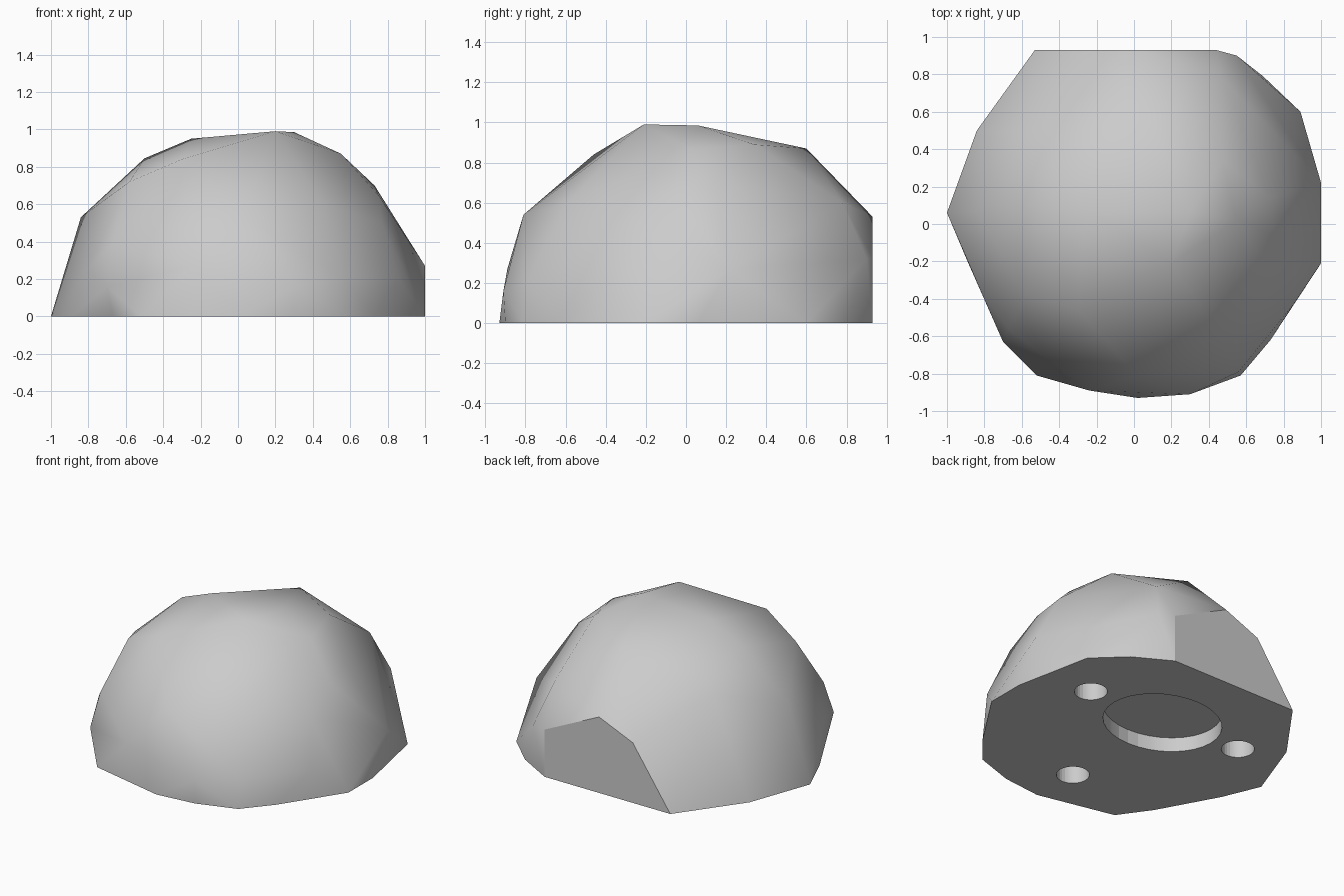
import bpy
import bmesh
from math import radians

# Remove the default cube only
default_cube = bpy.data.objects.get("Cube")
if default_cube:
    bpy.data.objects.remove(default_cube, do_unlink=True)


def make_material(name, colour):
    material = bpy.data.materials.new(name)
    material.use_nodes = True
    material.diffuse_color = colour
    shader = material.node_tree.nodes["Principled BSDF"]
    shader.inputs["Base Color"].default_value = colour
    return material


def add_object(name, bm):
    mesh = bpy.data.meshes.new(name)
    bm.normal_update()
    bm.to_mesh(mesh)
    bm.free()
    obj = bpy.data.objects.new(name, mesh)
    bpy.context.collection.objects.link(obj)
    return obj


def hull_body(name, points):
    """Faceted solid wrapped around a small set of corner points."""
    bm = bmesh.new()
    for point in points:
        bm.verts.new(point)
    result = bmesh.ops.convex_hull(bm, input=bm.verts)
    spare = {g for g in result["geom_interior"] + result["geom_unused"]
             if isinstance(g, bmesh.types.BMVert) and g.is_valid}
    bmesh.ops.delete(bm, geom=list(spare), context="VERTS")
    # Merge the coplanar triangles of the base and of the flat back
    bmesh.ops.dissolve_limit(bm, angle_limit=radians(0.5),
                             verts=bm.verts, edges=bm.edges)
    bmesh.ops.recalc_face_normals(bm, faces=bm.faces)
    return add_object(name, bm)


def add_recess(bm, centre, radii, depth):
    """Oval plug that straddles the ground and cuts upward by depth."""
    added = bmesh.ops.create_cone(bm, cap_ends=True, segments=32,
                                  radius1=1, radius2=1, depth=depth * 2)
    bmesh.ops.scale(bm, verts=added["verts"], vec=(*radii, 1))
    bmesh.ops.translate(bm, verts=added["verts"], vec=(*centre, 0))


# Corner points of the stone, from the ground up
base_ring = [
    (-1, .06), (-.84, .5), (-.53, .93), (.44, .93), (.69, .79), (.89, .6),
    (1, .06), (1, -.21), (.73, -.62), (.57, -.81), (.3, -.9), (.02, -.93),
    (-.52, -.81), (-.67, -.6), (-.89, -.2),
]
lower_corners = [
    (.3, -.91, .16), (-.24, -.89, .27), (-.7, -.63, .16), (-.67, -.56, .39),
    (-.81, -.38, .25), (1, .22, .27), (.86, -.42, .2), (.55, .9, .32),
    (.56, -.79, .2),
]
back_cut = [(.44, .93, .33), (.02, .93, .53), (-.24, .93, .42)]
upper_corners = [
    (.02, -.81, .54), (.45, -.59, .6), (.77, -.3, .5), (.75, -.06, .65),
    (.47, .78, .6), (-.84, .07, .53), (-.56, .5, .68), (-.58, -.38, .72),
    (.73, .14, .7),
]
crown = [
    (-.3, -.46, .84), (-.5, .1, .845), (-.25, .07, .95), (.2, -.21, .99),
    (.3, .06, .985), (.55, .02, .87), (.47, .34, .89), (.06, .6, .87),
]
stone = hull_body("stone_body", [(x, y, 0) for x, y in base_ring]
                  + lower_corners + back_cut + upper_corners + crown)
stone.data.materials.append(make_material("stone grey", (.6, .6, .6, 1)))

# Three round sockets and a plain shallow pocket in the underside
recesses = bmesh.new()
for centre in [(.6, .29), (-.58, .33), (.01, -.59)]:
    add_recess(recesses, centre, radii=(.105, .105), depth=.2)
add_recess(recesses, (0, .28), radii=(.4, .34), depth=.1)
cutter = add_object("recess_cutter", recesses)

carve = stone.modifiers.new("recesses", "BOOLEAN")
carve.operation = "DIFFERENCE"
carve.solver = "EXACT"
carve.object = cutter

# Apply the cut and discard the cutter
bpy.ops.object.select_all(action="DESELECT")
stone.select_set(True)
bpy.context.view_layer.objects.active = stone
bpy.ops.object.modifier_apply(modifier=carve.name)
bpy.data.objects.remove(cutter, do_unlink=True)

# Soft facets, with a crisp rim around the base and the flat back
bpy.ops.object.shade_smooth_by_angle(angle=radians(42))
finish = bmesh.new()
finish.from_mesh(stone.data)
for face in finish.faces:
    if face.normal.y > .99:
        for edge in face.edges:
            edge.smooth = False
finish.to_mesh(stone.data)
finish.free()
